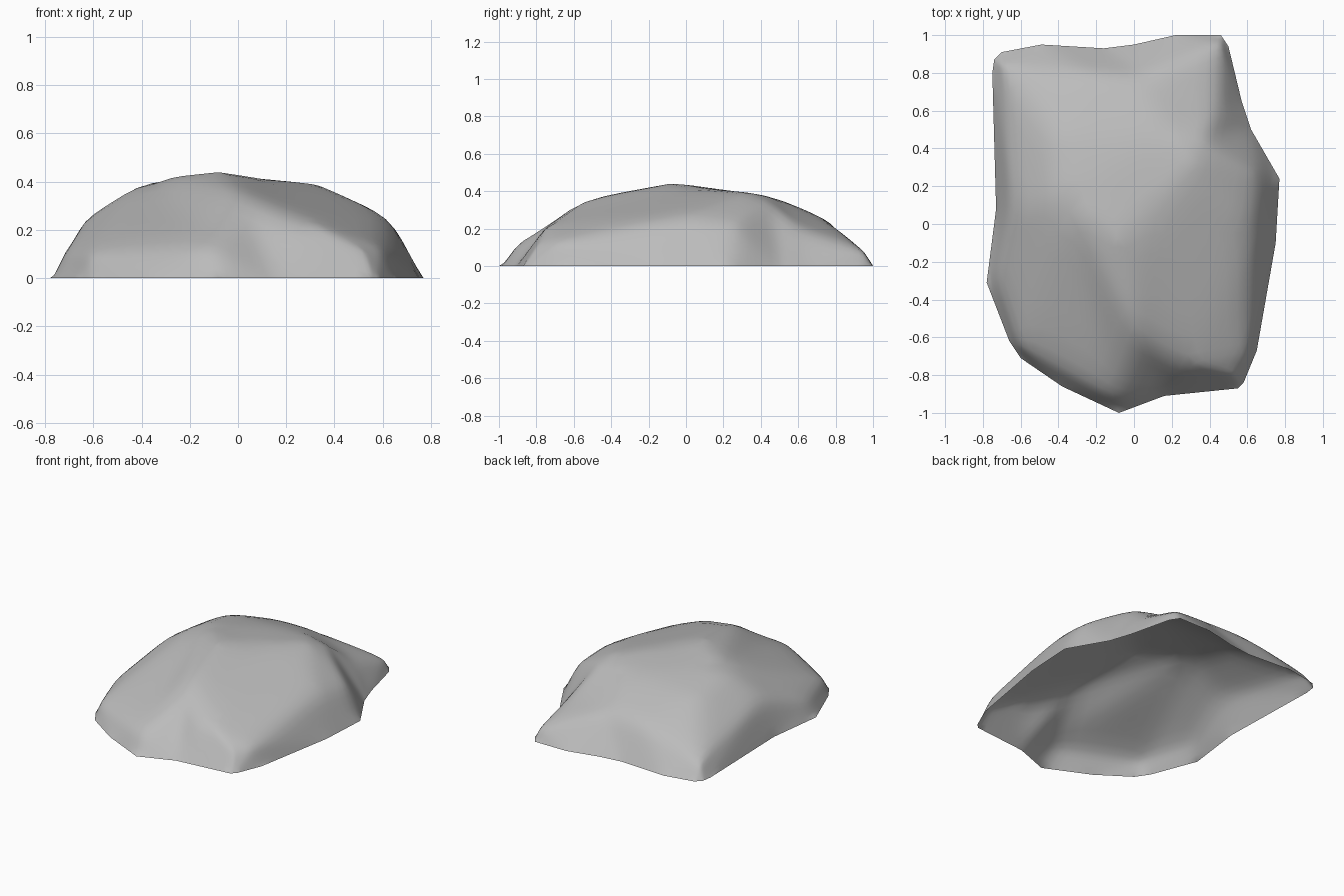
import bpy
import bmesh
from mathutils import Vector
from mathutils.geometry import delaunay_2d_cdt

old = bpy.data.objects.get("Cube")
if old:
    bpy.data.objects.remove(old, do_unlink=True)

# Ground outline of the boulder, clockwise from the back corner on -x
OUTLINE = [(-.75, .80), (-.74, .87), (-.70, .91), (-.49, .95), (-.16, .93), (0, .95),
           (.22, 1), (.46, 1), (.50, .94), (.57, .65), (.62, .50), (.77, .24),
           (.75, -.10), (.65, -.67), (.58, -.84), (.55, -.87), (.16, -.91),
           (-.08, -1), (-.38, -.86), (-.60, -.71), (-.66, -.62), (-.78, -.31),
           (-.73, .08)]

# Corners of the chiselled facets
POINTS = {
    "peak": (-.08, -.08, .45), "crown_a": (-.37, .12, .42),
    "crown_b": (.12, .08, .42), "crown_c": (.32, .31, .40),
    "slope_a": (-.41, .46, .35), "slope_b": (.16, .48, .37),
    "back_a": (-.24, .79, .23), "back_b": (.06, .77, .24),
    "rise": (.38, .44, .34), "notch": (.44, .62, .20), "spur": (.45, .94, .10),
    "side_a": (-.64, .08, .25), "side_b": (-.68, .82, .12),
    "low_a": (-.72, -.28, .12), "low_b": (-.60, -.63, .12),
    "prow": (-.12, -.89, .15), "prow_top": (0, -.57, .36),
    "brow": (.26, -.73, .25), "corner": (.52, -.79, .12),
    "flank_a": (.60, -.66, .14), "flank_b": (.615, -.05, .265),
    "flank_c": (.65, .26, .22),
}

# Ridges that run between the corners
RIDGES = [
    "side_a crown_a peak crown_b crown_c rise notch spur",
    "crown_a slope_a back_a back_b slope_b crown_c",
    "side_b side_a low_a low_b prow prow_top brow corner flank_a flank_b flank_c",
    "flank_b crown_c flank_c", "crown_a prow_top crown_b", "crown_b brow",
    "slope_a side_b back_a", "back_b spur", "crown_a low_a", "crown_a prow",
]

names = list(POINTS)
start = len(OUTLINE)
flat = [Vector(p) for p in OUTLINE] + [Vector(POINTS[n][:2]) for n in names]
heights = [0] * start + [POINTS[n][2] for n in names]
edges = []
for ridge in RIDGES:
    chain = [start + names.index(n) for n in ridge.split()]
    edges += zip(chain, chain[1:])

# Triangulate the plan and raise each corner to its height
plan, _, tris, source, _, _ = delaunay_2d_cdt(
    flat, edges, [list(range(start))], 1, 1e-5)
bm = bmesh.new()
verts = [bm.verts.new((p.x, p.y, heights[s[0]] if s else .3))
         for p, s in zip(plan, source)]
for tri in tris:
    bm.faces.new([verts[i] for i in tri])
bmesh.ops.recalc_face_normals(bm, faces=bm.faces)
if sum(f.normal.z for f in bm.faces) < 0:
    bmesh.ops.reverse_faces(bm, faces=bm.faces)

# Wear the ridges down a little, keeping the open base in place
bmesh.ops.subdivide_edges(bm, edges=bm.edges, cuts=5, use_grid_fill=True)
bmesh.ops.triangulate(bm, faces=bm.faces)
inner = [v for v in bm.verts if not v.is_boundary]
for _ in range(4):
    bmesh.ops.smooth_vert(bm, verts=inner, factor=.5,
                          use_axis_x=True, use_axis_y=True, use_axis_z=True)
for face in bm.faces:
    face.smooth = True

mesh = bpy.data.meshes.new("boulder")
bm.to_mesh(mesh)
bm.free()
boulder = bpy.data.objects.new("boulder", mesh)
bpy.context.collection.objects.link(boulder)

stone = bpy.data.materials.new("grey stone")
stone.use_nodes = True
stone.diffuse_color = (.5, .5, .5, 1)
stone.node_tree.nodes["Principled BSDF"].inputs["Base Color"].default_value = (.5, .5, .5, 1)
mesh.materials.append(stone)
